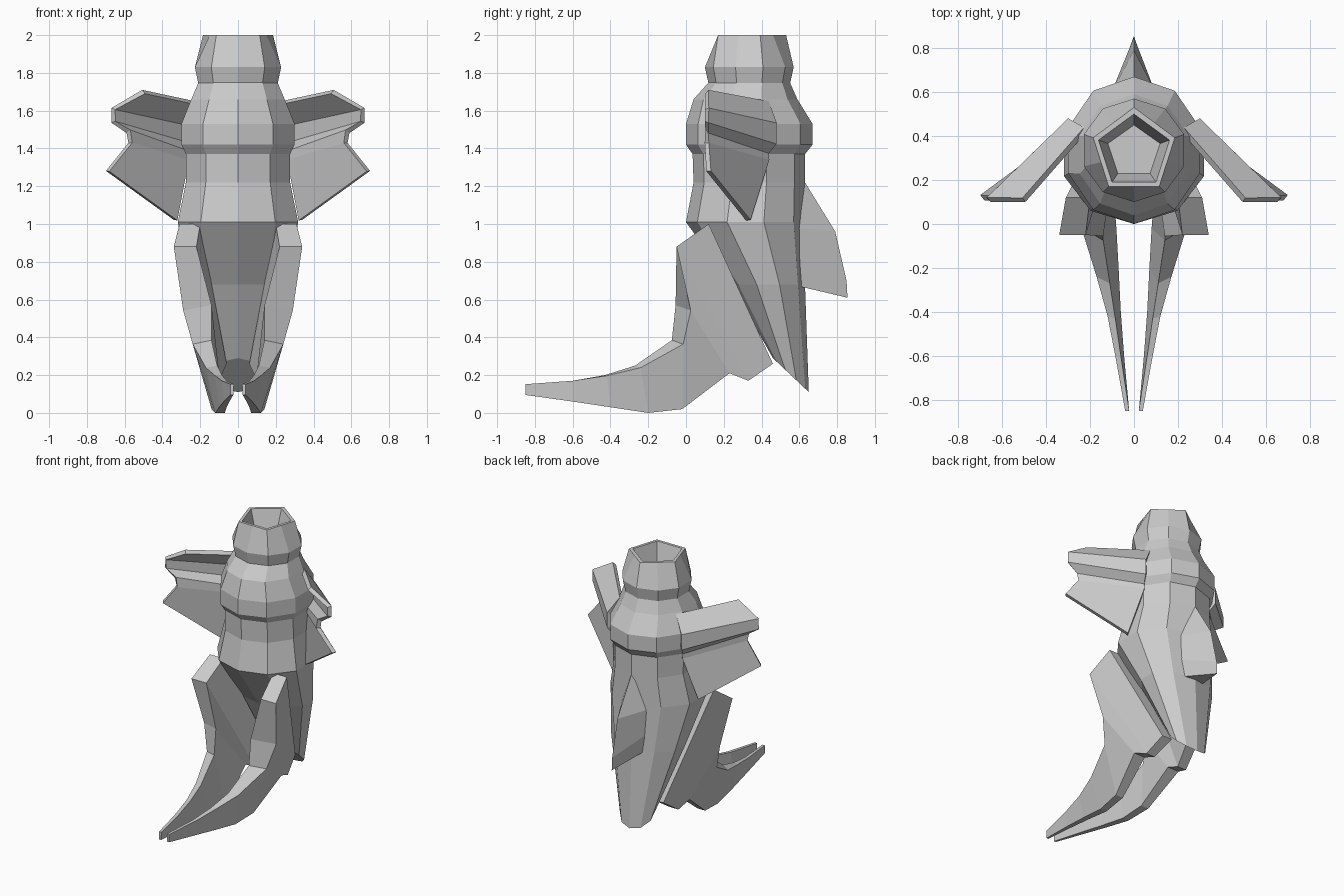
import bpy, bmesh
from math import sin, cos, pi

if "Cube" in bpy.data.objects:
    bpy.data.objects.remove(bpy.data.objects["Cube"])


def finish(name, bm, mirror=False, thick=0):
    bmesh.ops.recalc_face_normals(bm, faces=bm.faces)
    me = bpy.data.meshes.new(name)
    bm.to_mesh(me)
    bm.free()
    ob = bpy.data.objects.new(name, me)
    bpy.context.collection.objects.link(ob)
    if thick:
        m = ob.modifiers.new("thickness", 'SOLIDIFY')
        m.thickness = thick
        m.offset = 0
    if mirror:
        m = ob.modifiers.new("mirror", 'MIRROR')
        m.use_mirror_merge = False
    return ob


def loft(bm, sections, closed=True, caps=True):
    rings = [[bm.verts.new(p) for p in s] for s in sections]
    n = len(rings[0])
    for a, b in zip(rings, rings[1:]):
        for i in range(n if closed else n - 1):
            j = (i + 1) % n
            bm.faces.new((a[i], a[j], b[j], b[i]))
    if caps:
        bm.faces.new(rings[0])
        bm.faces.new(rings[-1])


def ring(z, front, back, rx, tilt=0, penta=False):
    # ten-sided ring with a corner at the front; penta flattens it to five sides
    cy, ry = (front + back) / 2, (back - front) / 2
    if penta:
        ry = (back - front) / 1.809
        cy = back - ry
    pts = []
    for i in range(10):
        a = i * pi / 5
        k = cos(pi / 5) if penta and i % 2 == 0 else 1
        pts.append((k * rx * sin(a), cy - k * ry * cos(a), z - tilt * cos(a) * -1))
    return pts


# torso, tapering down to a tail point at the back
bm = bmesh.new()
loft(bm, [
    ring(1.75, .12, .55, .22), ring(1.66, .04, .59, .26),
    ring(1.53, 0, .67, .315), ring(1.42, 0, .67, .315),
    ring(1.37, .035, .63, .29), ring(1.22, .04, .63, .29),
    ring(1.01, 0, .63, .335), ring(.68, .24, .63, .27),
    ring(.2, .46, .65, .13, tilt=.09)])
finish("torso", bm)

# hollow five-sided collar
bm = bmesh.new()
loft(bm, [
    ring(1.74, .12, .55, .22), ring(1.83, .10, .57, .24),
    ring(2.0, .17, .53, .195, penta=True),
    ring(2.0, .19, .50, .17, penta=True),
    ring(1.86, .23, .45, .125, penta=True)])
finish("collar", bm)

# forward-swept wings: a folded strip extruded out of the torso side
root = [(.22, .43, 1.64), (.29, .47, 1.53), (.29, .47, 1.43),
        (.27, .43, 1.38), (.27, .43, 1.34), (.33, .33, 1.02)]
tip = [(.50, .11, 1.70), (.66, .11, 1.61), (.66, .11, 1.54),
       (.58, .11, 1.49), (.57, .11, 1.43), (.69, .12, 1.28)]
bm = bmesh.new()
loft(bm, [root, tip], closed=False, caps=False)
finish("wing", bm, mirror=True, thick=.03)

# legs: front edge, rear edge and widths at stations from hip to toe
# (front y, front z, rear y, rear z, outer front x, inner front x, outer rear x, inner rear x)
stations = [
    (.12, 1.00, .46, .26, .31, .20, .14, .06),
    (-.05, .88, .33, .17, .34, .22, .17, .10),
    (-.055, .57, .23, .21, .29, .14, .19, .10),
    (-.075, .385, -.02, .02, .24, .14, .14, .08),
    (-.27, .25, -.20, .0, .17, .11, .12, .07),
    (-.43, .20, -.40, .03, .12, .085, .10, .06),
    (-.60, .17, -.60, .06, .085, .06, .075, .045),
    (-.85, .152, -.85, .095, .04, .022, .04, .025)]
drop = [0, .0, .08, .06, .03, .01, 0, 0]
bm = bmesh.new()
loft(bm, [[(s[5], s[0], s[1]), (s[4], s[0] + d, s[1] - d * .35),
           (s[6], s[2], s[3]), (s[7], s[2], s[3])]
          for s, d in zip(stations, drop)])
finish("leg", bm, mirror=True)

# ridged fin on the back
bm = bmesh.new()
loft(bm, [
    [(-.03, .60, 1.21), (0, .63, 1.22), (.03, .60, 1.21)],
    [(-.11, .58, .98), (0, .79, .96), (.11, .58, .98)],
    [(-.10, .59, .80), (0, .85, .70), (.10, .59, .80)],
    [(-.08, .60, .67), (0, .855, .61), (.08, .60, .67)]])
finish("back_fin", bm)
